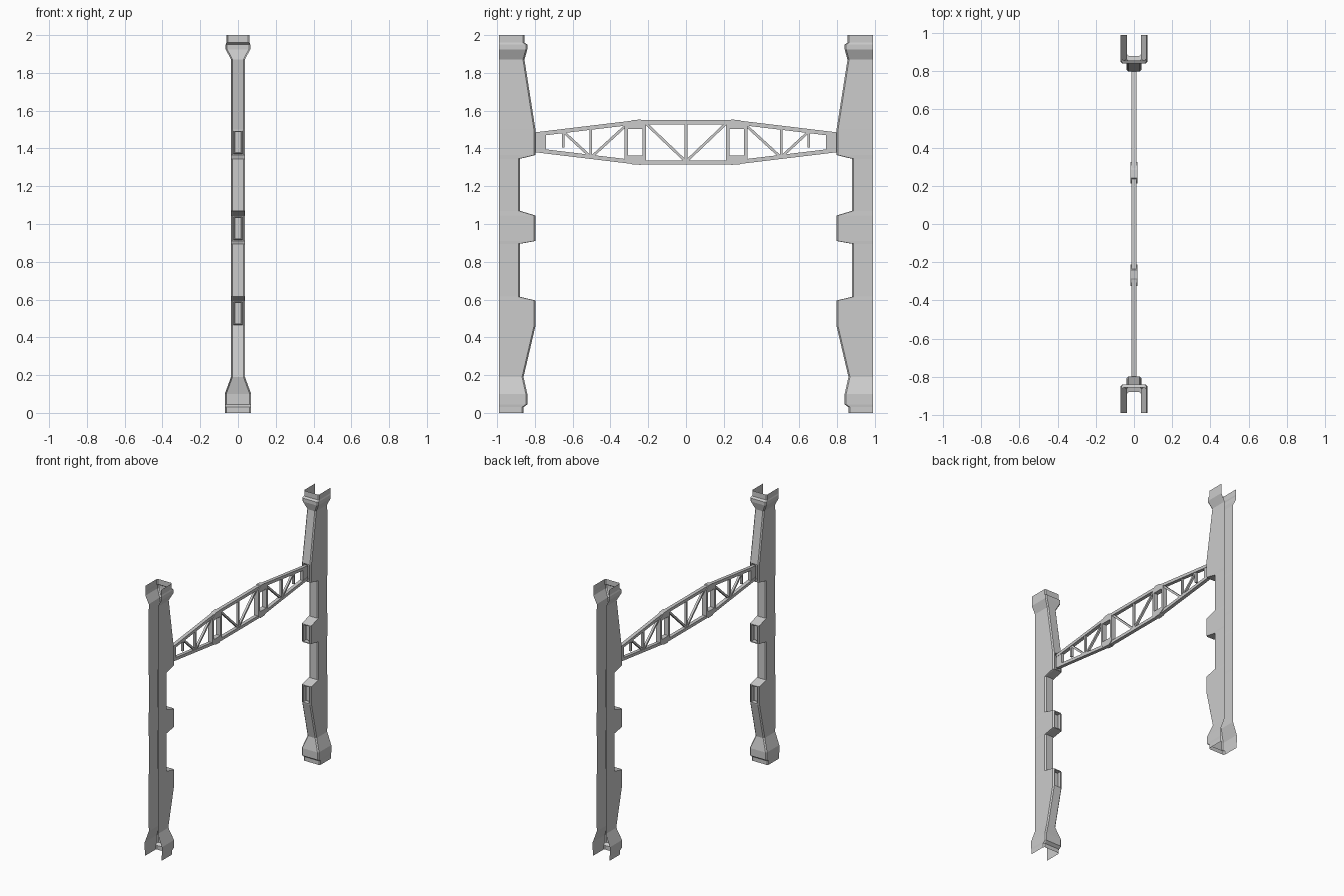
import bpy, bmesh
from mathutils import Vector

if "Cube" in bpy.data.objects:
    bpy.data.objects.remove(bpy.data.objects["Cube"])


def finish(name, bm):
    me = bpy.data.meshes.new(name)
    bm.to_mesh(me)
    bm.free()
    ob = bpy.data.objects.new(name, me)
    bpy.context.collection.objects.link(ob)
    return ob


# Column stations: height, inner edge y, half width
STATIONS = [
    (0.00, 0.86, 0.068), (0.03, 0.86, 0.068), (0.045, 0.84, 0.07), (0.10, 0.84, 0.07),
    (0.19, 0.86, 0.037), (0.46, 0.797, 0.038), (0.595, 0.797, 0.038), (0.615, 0.88, 0.037),
    (0.895, 0.88, 0.037), (0.91, 0.797, 0.038), (1.045, 0.797, 0.038), (1.07, 0.88, 0.037),
    (1.345, 0.88, 0.037), (1.365, 0.797, 0.038), (1.50, 0.797, 0.038), (1.87, 0.855, 0.037),
    (1.925, 0.84, 0.065), (1.95, 0.84, 0.065), (1.96, 0.855, 0.062), (2.00, 0.855, 0.062),
]
POCKETS = (5, 9, 13)


def column(name, side):
    """Thin channel, open outwards and at both ends, with recessed sockets."""
    bm = bmesh.new()
    c, back = 0.008, 0.99
    rings = []
    for z, d, w in STATIONS:
        sec = [(-w, back), (-w, d + c), (-w + c, d), (w - c, d), (w, d + c), (w, back)]
        rings.append([bm.verts.new((x * side, y * side, z)) for x, y in sec])
    sockets = []
    for k in range(len(rings) - 1):
        a, b = rings[k], rings[k + 1]
        for i in range(5):
            f = bm.faces.new((a[i], a[i + 1], b[i + 1], b[i]))
            if i == 2 and k in POCKETS:
                sockets.append(f)
    bm.normal_update()
    # rim, recess, then raised bar inside each socket
    for t, depth in ((0.009, 0), (0.002, -0.03), (0.006, 0), (0.003, 0.012)):
        bmesh.ops.inset_individual(bm, faces=sockets, thickness=t, depth=depth)
        bm.normal_update()
    return finish(name, bm)


def prism(name, pts, hx):
    """Extrude a y-z outline to x = -hx..hx."""
    bm = bmesh.new()
    lo = [bm.verts.new((-hx, y, z)) for y, z in pts]
    hi = [bm.verts.new((hx, y, z)) for y, z in pts]
    n = len(pts)
    bm.faces.new(lo)
    bm.faces.new(hi[::-1])
    for i in range(n):
        j = (i + 1) % n
        bm.faces.new((lo[i], hi[i], hi[j], lo[j]))
    bmesh.ops.recalc_face_normals(bm, faces=bm.faces)
    return finish(name, bm)


def strut(name, p, q, width=0.014, hx=0.008):
    p, q = Vector(p), Vector(q)
    d = (q - p).normalized() * width / 2
    n = Vector((-d.y, d.x))
    return prism(name, [p + n, p - n, q - n, q + n], hx)


column("column_back", 1)
column("column_front", -1)

# Truss chords
def chord(name, ze, zm, t):
    prism(name, [(-0.8, ze), (-0.26, zm), (0.26, zm), (0.8, ze),
                 (0.8, ze + t), (0.26, zm + t), (-0.26, zm + t), (-0.8, ze + t)], 0.013)

chord("top_chord", 1.485, 1.55, -0.022)
chord("bottom_chord", 1.38, 1.315, 0.022)

# Web members
strut("centre_post", (0, 1.33), (0, 1.535))
for s, tag in ((1, "back"), (-1, "front")):
    def at(*pts):
        return [(y * s, z) for y, z in pts]

    prism("end_plate_" + tag, at((0.8, 1.385), (0.8, 1.48), (0.742, 1.487), (0.742, 1.378)), 0.011)
    strut("outer_post_" + tag, *at((0.65, 1.405), (0.65, 1.49)))
    strut("middle_post_" + tag, *at((0.505, 1.355), (0.505, 1.51)))
    strut("outer_brace_" + tag, *at((0.645, 1.485), (0.51, 1.36)))
    strut("middle_brace_" + tag, *at((0.50, 1.355), (0.32, 1.52)))
    strut("inner_brace_" + tag, *at((0.215, 1.535), (0.005, 1.335)))
    # Wide knee frame where the chords bend
    strut("knee_post_inner_" + tag, *at((0.222, 1.335), (0.222, 1.53)), 0.018, 0.018)
    strut("knee_post_outer_" + tag, *at((0.316, 1.34), (0.316, 1.525)), 0.018, 0.018)
    prism("knee_top_" + tag, at((0.213, 1.53), (0.24, 1.553), (0.285, 1.55), (0.325, 1.525),
                                (0.308, 1.503), (0.23, 1.503)), 0.018)
    prism("knee_bottom_" + tag, at((0.213, 1.335), (0.24, 1.313), (0.285, 1.316), (0.325, 1.34),
                                   (0.308, 1.362), (0.23, 1.362)), 0.018)
